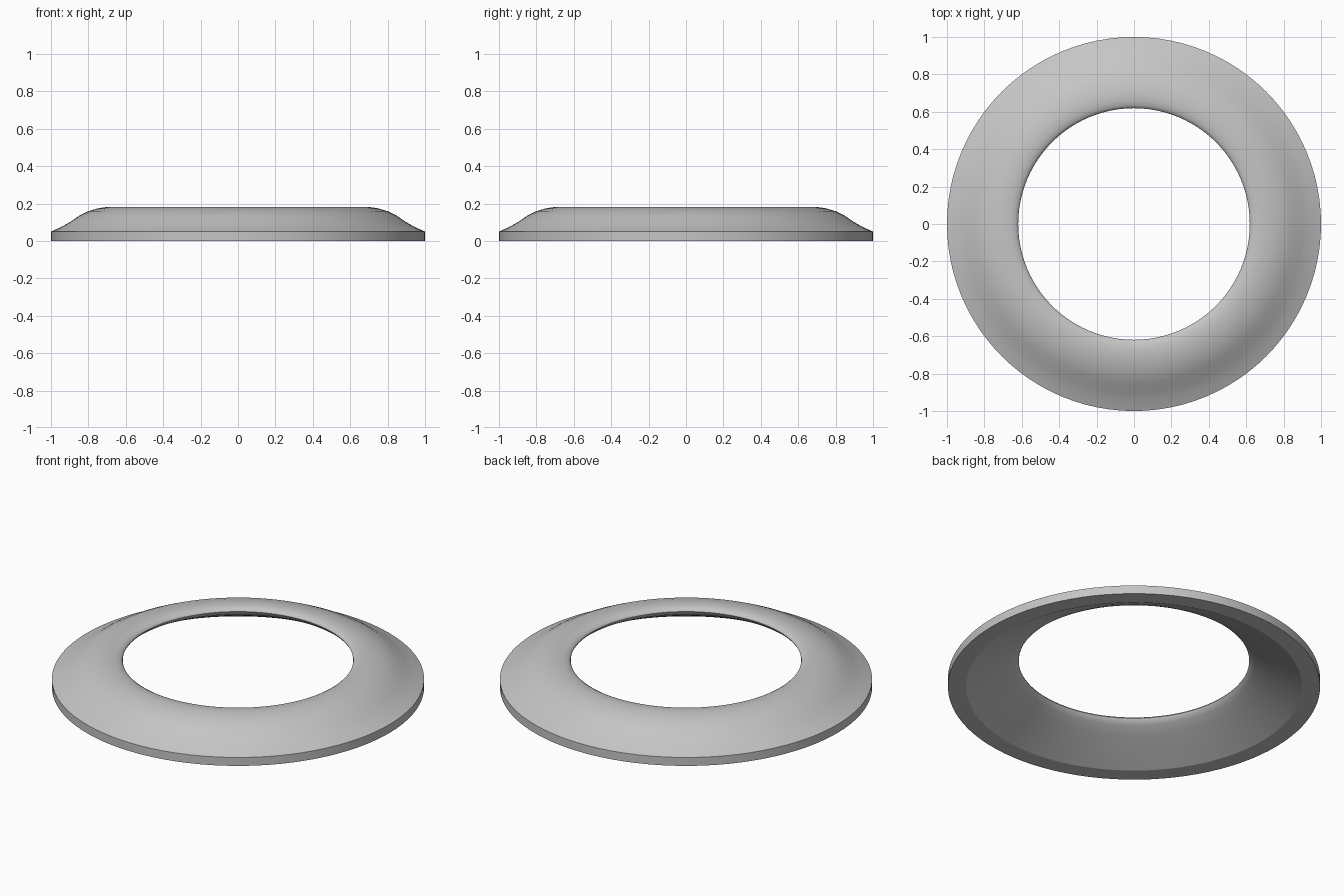
import bpy, bmesh, math

cube = bpy.data.objects.get("Cube")
if cube:
    bpy.data.objects.remove(cube, do_unlink=True)

# Single plain grey material
grey = bpy.data.materials.new("plain grey")
grey.use_nodes = True
color = (0.56, 0.56, 0.56, 1)
grey.diffuse_color = color
grey.node_tree.nodes["Principled BSDF"].inputs["Base Color"].default_value = color

# Closed cross-section of the ring as (radius, height)
profile = [
    (0.903, 0), (1, 0), (1, 0.05),                                   # base and rim
    (0.95, 0.072), (0.9, 0.1), (0.85, 0.134), (0.8, 0.159),          # flared shoulder
    (0.75, 0.174), (0.7, 0.182), (0.66, 0.181), (0.635, 0.175),      # crown
    (0.622, 0.167), (0.619, 0.16),                                   # rounded lip
    (0.624, 0.15), (0.645, 0.132), (0.7, 0.101), (0.8, 0.05),        # sloping underside
]


def lathe(name, points, segments):
    bm = bmesh.new()
    rings = []
    for i in range(segments):
        a = math.tau * i / segments
        rings.append([bm.verts.new((r * math.cos(a), r * math.sin(a), z)) for r, z in points])
    for i, ring in enumerate(rings):
        following = rings[(i + 1) % segments]
        for j in range(len(points)):
            k = (j + 1) % len(points)
            bm.faces.new((ring[j], following[j], following[k], ring[k]))
    bmesh.ops.recalc_face_normals(bm, faces=bm.faces)
    mesh = bpy.data.meshes.new(name)
    bm.to_mesh(mesh)
    bm.free()
    mesh.materials.append(grey)
    obj = bpy.data.objects.new(name, mesh)
    bpy.context.collection.objects.link(obj)
    return obj


# Flared trim ring, smooth with crisp rim edges
ring = lathe("flared_trim_ring", profile, 96)
bpy.ops.object.select_all(action="DESELECT")
ring.select_set(True)
bpy.context.view_layer.objects.active = ring
bpy.ops.object.shade_smooth_by_angle(angle=math.radians(45))

# Keep the inner base edge crisp where the underside meets the flat foot
mesh = ring.data
for edge in mesh.edges:
    ends = [mesh.vertices[v].co for v in edge.vertices]
    if all(v.z < 0.001 and v.xy.length < 0.95 for v in ends):
        edge.use_edge_sharp = True
